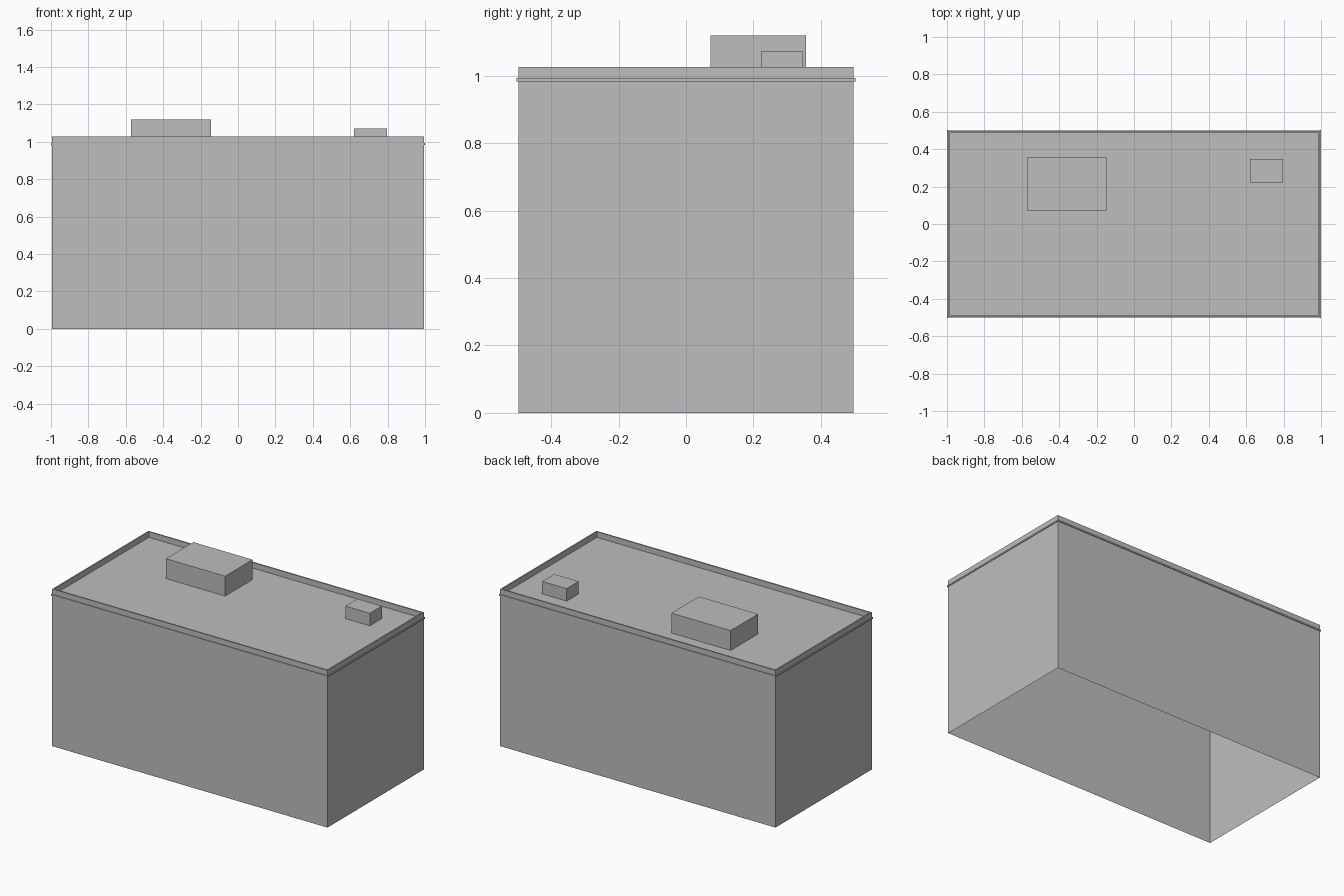
import bpy
import bmesh

cube = bpy.data.objects.get("Cube")
if cube:
    bpy.data.objects.remove(cube, do_unlink=True)

# Main dimensions
HALF_X, HALF_Y = 0.995, 0.497
TOP, ROOF = 1.027, 0.99
WALL, LEDGE = 0.013, 0.006

grey = bpy.data.materials.new("plain grey")
grey.use_nodes = True
colour = (0.515, 0.515, 0.515, 1)
grey.diffuse_color = colour
grey.node_tree.nodes["Principled BSDF"].inputs["Base Color"].default_value = colour


def finish(name, bm):
    """Turn a bmesh into a named, flat shaded object."""
    bm.normal_update()
    mesh = bpy.data.meshes.new(name)
    bm.to_mesh(mesh)
    bm.free()
    mesh.materials.append(grey)
    obj = bpy.data.objects.new(name, mesh)
    bpy.context.collection.objects.link(obj)
    return obj


def box(x0, x1, y0, y1, z0, z1):
    """Axis aligned box between the given limits."""
    bm = bmesh.new()
    bmesh.ops.create_cube(bm, size=1)
    for v in bm.verts:
        v.co.x = x1 if v.co.x > 0 else x0
        v.co.y = y1 if v.co.y > 0 else y0
        v.co.z = z1 if v.co.z > 0 else z0
    bm.normal_update()
    return bm


def facing(bm, direction):
    return [f for f in bm.faces if f.normal.z * direction > 0.9]


# Building shell: open underneath, roof deck sunk behind a low parapet
bm = box(-HALF_X, HALF_X, -HALF_Y, HALF_Y, 0, TOP)
bmesh.ops.delete(bm, geom=facing(bm, -1), context='FACES_ONLY')
deck = facing(bm, 1)[0]
bmesh.ops.inset_region(bm, faces=[deck], thickness=WALL)
inner = bmesh.ops.extrude_discrete_faces(bm, faces=[deck])["faces"][0]
for v in inner.verts:
    v.co.z = ROOF
finish("building_shell", bm)

# Thin ledge wrapped around the walls
bm = box(-HALF_X - LEDGE + 0.001, HALF_X + LEDGE - 0.001,
         -HALF_Y - LEDGE, HALF_Y + LEDGE, 0.984, 0.993)
caps = facing(bm, 1) + facing(bm, -1)
for cap in caps:
    bmesh.ops.inset_region(bm, faces=[cap], thickness=LEDGE)
bmesh.ops.delete(bm, geom=caps, context='FACES')
finish("wall_ledge", bm)

# Rooftop boxes
finish("large_roof_unit", box(-0.572, -0.144, 0.073, 0.356, ROOF, 1.12))
finish("small_roof_unit", box(0.62, 0.797, 0.223, 0.347, ROOF, 1.072))
